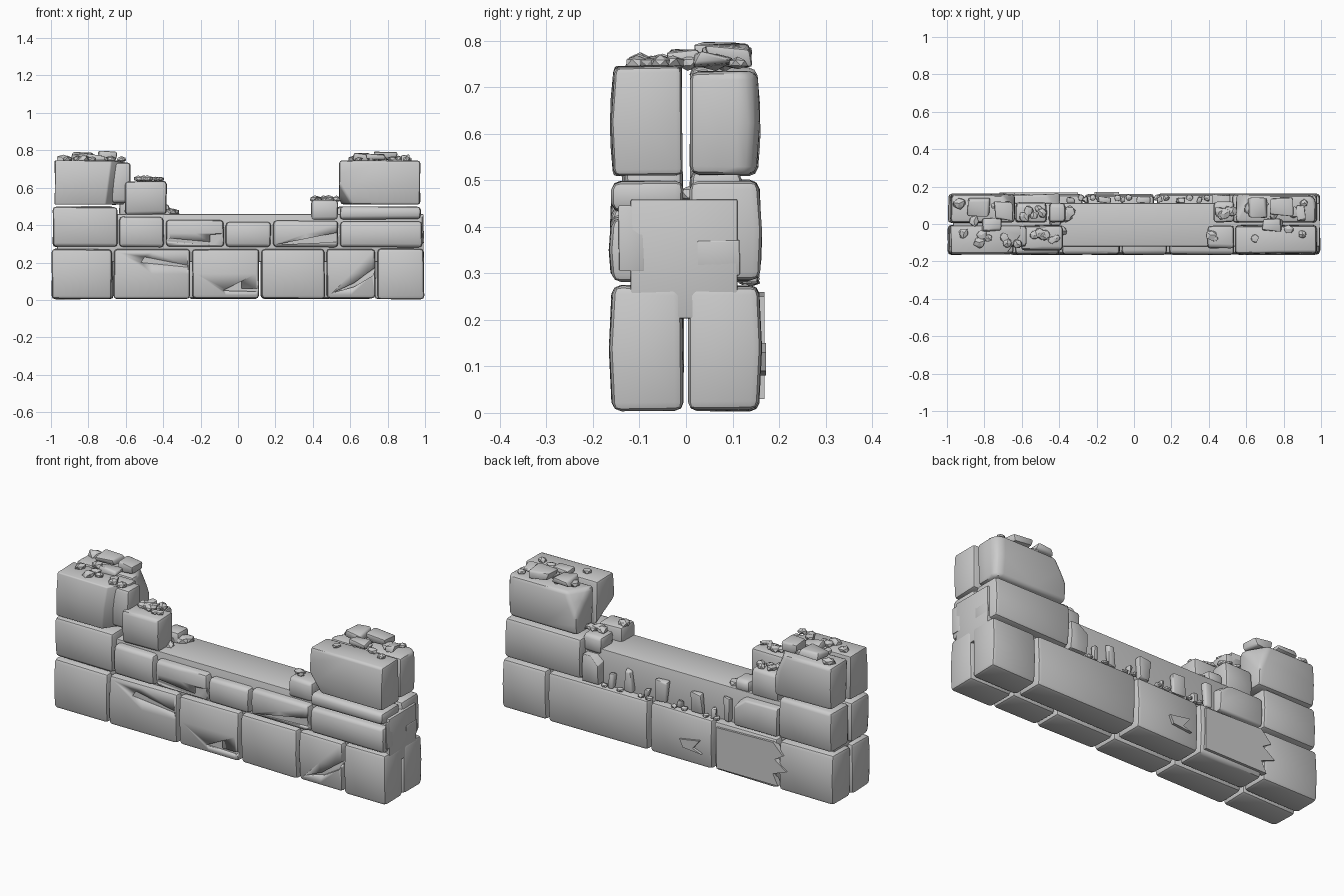
import bpy, bmesh, math, random
from mathutils import Vector, Matrix

random.seed(7)
if "Cube" in bpy.data.objects:
    bpy.data.objects.remove(bpy.data.objects["Cube"])

stone = bpy.data.materials.new("grey_stone")
stone.use_nodes = True
GREY = (0.6, 0.6, 0.6, 1)
stone.diffuse_color = GREY
stone.node_tree.nodes["Principled BSDF"].inputs["Base Color"].default_value = GREY


def finish(name, bm, angle=40):
    bmesh.ops.recalc_face_normals(bm, faces=bm.faces)
    mesh = bpy.data.meshes.new(name)
    bm.to_mesh(mesh)
    bm.free()
    mesh.materials.append(stone)
    ob = bpy.data.objects.new(name, mesh)
    bpy.context.collection.objects.link(ob)
    bpy.ops.object.select_all(action='DESELECT')
    ob.select_set(True)
    bpy.context.view_layer.objects.active = ob
    bpy.ops.object.shade_smooth_by_angle(angle=math.radians(angle))
    return ob


def brick(name, x, y, z, bevel=0.018, wobble=0.006, bulge=0.008, chips=()):
    """Rounded, slightly swollen stone filling the given ranges; chips are (point, normal) cuts."""
    bm = bmesh.new()
    bmesh.ops.create_cube(bm, size=1)
    lo = Vector((x[0], y[0], z[0])) + Vector((.003,) * 3)
    hi = Vector((x[1], y[1], z[1])) - Vector((.003,) * 3)
    mid, size = (lo + hi) / 2, hi - lo
    for v in bm.verts:
        v.co = mid + Vector(c * s for c, s in zip(v.co, size))
        v.co -= Vector(math.copysign(random.uniform(0, wobble), c) for c in v.co - mid)
    for point, normal in chips:
        cut = bmesh.ops.bisect_plane(bm, geom=bm.verts[:] + bm.edges[:] + bm.faces[:],
                                     plane_co=point, plane_no=normal, clear_outer=True)
        edges = [e for e in cut["geom_cut"] if isinstance(e, bmesh.types.BMEdge)]
        if edges:
            bmesh.ops.holes_fill(bm, edges=edges)
    bmesh.ops.bevel(bm, geom=bm.edges[:], offset=min(bevel, min(size) * .25),
                    segments=2, profile=.5, affect='EDGES', clamp_overlap=True)
    bmesh.ops.subdivide_edges(bm, edges=[e for e in bm.edges if e.calc_length() > .07],
                              cuts=1, use_grid_fill=True)
    for v in bm.verts:
        u = (v.co.z - mid.z) / size.z * 2
        side = math.copysign(1, mid.y)
        if (v.co.y - mid.y) * side > size.y * .3:
            v.co.y += side * bulge * (1 - u * u)
    return finish(name, bm)


def prism(name, outline, y0, y1):
    """Extrude an x-z outline along y."""
    bm = bmesh.new()
    face = bm.faces.new([bm.verts.new((x, y0, z)) for x, z in outline])
    up = bmesh.ops.extrude_face_region(bm, geom=[face])["geom"]
    bmesh.ops.translate(bm, vec=(0, y1 - y0, 0),
                        verts=[v for v in up if isinstance(v, bmesh.types.BMVert)])
    return finish(name, bm, 20)


def gouge(target, outline, y0, y1):
    cutter = prism("gouge_cutter", outline, y0, y1)
    cutter.hide_render = True
    bpy.context.view_layer.objects.active = target
    mod = target.modifiers.new("gouge", 'BOOLEAN')
    mod.operation, mod.object, mod.solver = 'DIFFERENCE', cutter, 'EXACT'
    bpy.ops.object.modifier_apply(modifier=mod.name)
    bpy.data.objects.remove(cutter)


def rock(name, x, y, z, r, flat=.6):
    """Small faceted rubble stone resting near z."""
    bm = bmesh.new()
    bmesh.ops.create_icosphere(bm, subdivisions=1, radius=r)
    for v in bm.verts:
        v.co *= random.uniform(.8, 1.15)
        v.co.z *= flat
    bmesh.ops.rotate(bm, verts=bm.verts, matrix=Matrix.Rotation(random.random() * 6, 3, 'Z'))
    bmesh.ops.translate(bm, verts=bm.verts, vec=(x, y, z + r * flat * .5))
    return finish(name, bm, 25)


FRONT, BACK = (-.162, -.001), (.001, .16)
BASE = (0, .278)

# Lowest course, both faces
joints = [-1, -.67, -.25, .12, .47, .74, 1]
base = [brick("front_base_stone", s, FRONT, BASE) for s in zip(joints, joints[1:])]
joints = [-1, -.66, -.27, .115, .725, 1]
for s in zip(joints, joints[1:]):
    brick("back_base_stone", s, BACK, BASE)

# Cracks and gouges in the lowest front stones
gouge(base[4], [(.51, .04), (.62, .09), (.74, .18), (.72, .13), (.62, .07)], -.2, -.14)
gouge(base[2], [(-.08, .05), (.02, .1), (.02, .06), (.11, .06), (.1, .045)], -.2, -.15)
gouge(base[1], [(-.52, .2), (-.5, .23), (-.27, .185), (-.27, .175)], -.2, -.16)

# Jagged broken skin on the back
prism("jagged_back_skin", [(-.3, .03), (-.3, .25), (-.64, .26), (-.7, .2), (-.65, .17),
                           (-.72, .12), (-.64, .09), (-.67, .03)], .14, .169)
prism("back_chip", [(-.08, .13), (-.2, .15), (-.16, .1), (-.21, .08), (-.1, .09)], .15, .172)

# Inner core that shows as the walkway
brick("wall_core", (-.97, .995), (-.122, .114), (.2, .462), bevel=.004, wobble=0, bulge=0)

# Second course, front
MID = (.278, .505)
brick("right_tower_mid_front", (-.995, -.64), FRONT, MID)
brick("front_mid_stone", (-.64, -.39), FRONT, (.278, .45))
worn = brick("front_mid_stone", (-.39, -.07), FRONT, (.278, .435))
gouge(worn, [(-.39, .31), (-.36, .33), (-.15, .31), (-.15, .348), (-.08, .355), (-.08, .29)], -.2, -.152)
brick("front_mid_stone", (-.07, .18), FRONT, (.278, .42))
split = brick("front_mid_stone", (.18, .54), FRONT, (.278, .43))
gouge(split, [(.2, .295), (.53, .36), (.53, .31)], -.2, -.15)
brick("left_tower_mid_front", (.54, .99), FRONT, (.278, .425))
brick("left_tower_slab_front", (.54, .985), (-.158, -.001), (.425, .505))

# Second course, back, broken away in the middle
brick("left_tower_mid_back", (.52, .985), BACK, MID)
brick("right_tower_mid_back", (-.99, -.66), BACK, MID)
brick("back_mid_stone", (-.66, -.39), BACK, (.278, .44), chips=[((-.42, .1, .42), (.6, .3, .8))])
brick("back_mid_stone", (.41, .52), BACK, (.278, .43), chips=[((.43, .1, .41), (-.6, .2, .7))])

# Raised plates on the left end
for ys, zs in [((-.15, -.085), (.30, .45)), ((.02, .12), (.29, .375))]:
    brick("end_plate", (.98, .998), ys, zs, bevel=.004, wobble=.004, bulge=0)

# Upper tower stones
TOP = (.505, .75)
brick("right_tower_top_front", (-.985, -.6), (-.16, -.004), TOP,
      chips=[((-.66, -.12, .68), (.8, -.6, -.1))])
brick("right_tower_top_middle", (-.68, -.57), (-.12, -.004), (.51, .742))
brick("right_tower_top_back", (-.985, -.63), (.004, .158), TOP,
      chips=[((-.65, .13, .66), (.8, .5, .35))])
brick("left_tower_top_front", (.535, .98), (-.16, -.004), TOP,
      chips=[((.55, -.12, .58), (-.8, -.3, -.5))])
brick("left_tower_top_back", (.54, .975), (.004, .157), (.505, .74),
      chips=[((.56, .13, .66), (-.8, .5, .4)), ((.96, .135, .6), (.6, .8, 0))])

# Stepped stones beside the towers
brick("right_step_front", (-.61, -.375), (-.14, -.003), (.45, .642))
brick("right_step_back", (-.64, -.46), (.003, .115), (.44, .6))
brick("right_step_low", (-.46, -.36), (.003, .11), (.44, .52))
brick("left_step_front", (.385, .54), (-.13, -.003), (.42, .54))
brick("left_step_back", (.42, .54), (.003, .12), (.42, .525))

# Broken cap stones on the towers
for xs, ys, top in [((-.9, -.76), (.03, .15), .798), ((-.76, -.64), (.01, .13), .803),
                    ((-.82, -.7), (-.05, .04), .79), ((.6, .72), (.02, .15), .795),
                    ((.72, .86), (.03, .155), .803), ((.68, .8), (-.05, .04), .79),
                    ((.86, .93), (.01, .11), .785)]:
    brick("tower_cap_stone", xs, ys, (.735, top), bevel=.01, wobble=.02, bulge=0)

# Rubble scattered on each ledge: x range, y range, height, count, size
for xs, ys, z, count, r in [((-.95, -.62), (-.11, .12), .745, 10, .032),
                            ((.6, .94), (-.11, .12), .745, 10, .032),
                            ((-.55, -.4), (-.09, -.03), .64, 6, .028),
                            ((-.6, -.48), (.03, .09), .598, 5, .03),
                            ((-.42, -.34), (-.09, .08), .46, 5, .035),
                            ((.41, .53), (-.08, .09), .53, 7, .03)]:
    for i in range(count):
        rock("rubble", xs[0] + (xs[1] - xs[0]) * (i + random.random()) / count,
             random.uniform(*ys), z, r * random.uniform(.7, 1.15))

# Broken stumps standing along the back ledge
for x, w, h in [(.35, .05, .09), (.25, .06, .13), (.14, .04, .06), (.05, .09, .13),
                (-.06, .04, .05), (-.16, .09, .12), (-.26, .05, .06), (-.34, .07, .14)]:
    brick("back_stump", (x - w / 2, x + w / 2), (.105, .155), (.27, .278 + h),
          bevel=.008, wobble=.015, bulge=0)
    rock("back_pebble", x + w * .8, .14, .278, .02)
